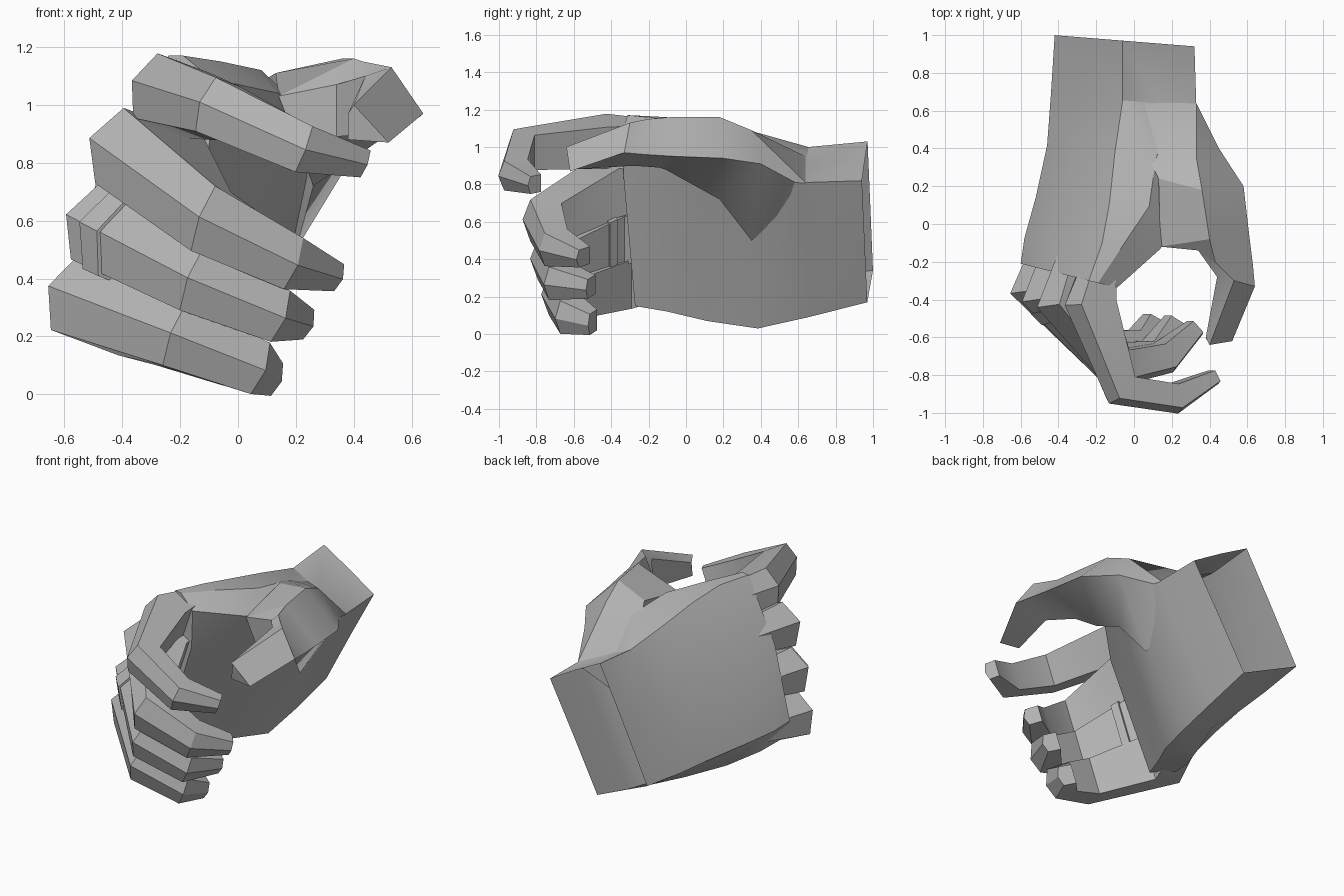
import bpy
import bmesh
import math
from mathutils import Vector

if "Cube" in bpy.data.objects:
    bpy.data.objects.remove(bpy.data.objects["Cube"], do_unlink=True)

grey = bpy.data.materials.new("matte_grey")
grey.use_nodes = True
grey.diffuse_color = (0.47, 0.47, 0.47, 1)
grey.node_tree.nodes["Principled BSDF"].inputs["Base Color"].default_value = grey.diffuse_color

# Direction across the knuckles, from little finger to index finger
ACROSS = Vector((0.35, 0, 0.93))
# Finger cross-section with a ridge along the outside: (across, outward)
SECTION = [(0, 1), (1, 0.6), (1, -1), (-1, -1), (-1, 0.6)]


def loft(name, rings, cap_start=True, cap_end=True):
    """Skin a list of equal-length point rings into one object."""
    bm = bmesh.new()
    loops = [[bm.verts.new(point) for point in ring] for ring in rings]
    for first, second in zip(loops, loops[1:]):
        count = len(first)
        for i in range(count):
            j = (i + 1) % count
            bm.faces.new((first[i], first[j], second[j], second[i]))
    if cap_start:
        bm.faces.new(loops[0])
    if cap_end:
        bm.faces.new(loops[-1])
    bmesh.ops.recalc_face_normals(bm, faces=bm.faces)
    mesh = bpy.data.meshes.new(name)
    bm.to_mesh(mesh)
    bm.free()
    mesh.materials.append(grey)
    obj = bpy.data.objects.new(name, mesh)
    bpy.context.collection.objects.link(obj)
    bpy.ops.object.select_all(action="DESELECT")
    obj.select_set(True)
    bpy.context.view_layer.objects.active = obj
    bpy.ops.object.shade_smooth_by_angle(angle=math.radians(28))
    return obj


def finger_rings(joints, widths, depths):
    """Place the finger section at every joint, facing out of the bend."""
    path = [Vector(joint) for joint in joints]
    rings = []
    for i, centre in enumerate(path):
        tangent = Vector()
        if i > 0:
            tangent += (centre - path[i - 1]).normalized()
        if i < len(path) - 1:
            tangent += (path[i + 1] - centre).normalized()
        outward = tangent.cross(ACROSS).normalized()
        rings.append([centre + ACROSS * widths[i] * u + outward * depths[i] * v
                      for u, v in SECTION])
    return rings


# Wrist and palm: (y, skew, outline from the index side round the palm to the back)
palm_sections = [
    (0.966, 0.08, [(-.06, 1.03), (.13, .93), (.32, .82), (.14, .5),
                   (-.04, .17), (-.23, .255), (-.42, .34), (-.24, .69)]),
    (0.65, 0.08, [(-.06, 1), (.13, .91), (.33, .81), (.17, .47),
                  (-.04, .09), (-.24, .18), (-.44, .31), (-.25, .68)]),
    (0.38, 0.08, [(-.1, 1.06), (.12, 1.08), (.42, .9), (.21, .55),
                  (-.05, .03), (-.27, .13), (-.46, .3), (-.3, .74)]),
    (0.1, 0.08, [(-.13, 1.12), (.08, 1.12), (.24, .97), (.1, .64),
                 (-.15, .07), (-.38, .13), (-.52, .31), (-.36, .78)]),
    (-.12, 0.08, [(-.17, 1.16), (-.06, 1.15), (.14, 1.04), (.0, .75),
                  (-.27, .12), (-.48, .17), (-.58, .33), (-.43, .8)]),
    (-.36, 0.25, [(-.24, 1.17), (-.19, 1.17), (-.09, 1.09), (-.1, .85),
                  (-.35, .15), (-.52, .2), (-.6, .35), (-.47, .8)]),
]
loft("palm_and_wrist",
     [[(x, y - skew * x, z) for x, z in outline] for y, skew, outline in palm_sections],
     cap_start=False)

# Thumb: inner top, outer top, outer bottom, inner bottom at each joint
loft("thumb", [
    [(.05, .64, .95), (.33, .64, .81), (.3, .64, .78), (.1, .64, .7)],
    [(.05, .4, 1.06), (.33, .35, 1.09), (.45, .4, .91), (.2, .35, .5)],
    [(.13, .24, 1.11), (.36, .18, 1.16), (.58, .2, .94), (.26, .18, .72)],
    [(.14, -.12, 1.03), (.4, -.08, 1.16), (.61, -.06, .95), (.2, -.11, .88)],
    [(.34, -.14, 1.07), (.43, -.2, 1.15), (.63, -.22, .96), (.34, -.14, .89)],
    [(.44, -.28, 1.1), (.53, -.3, 1.13), (.64, -.33, .97), (.45, -.28, .9)],
    [(.38, -.6, .97), (.4, -.64, 1), (.52, -.62, .87), (.38, -.61, .88)],
])

# Fingers: joint centres, half widths and half depths from buried root to tip
fingers = {
    "index_finger": (
        [(-.19, -.15, 1.04), (-.25, -.42, 1.04), (-.08, -.88, .99), (.22, -.925, .85), (.43, -.81, .8)],
        (.1, .12, .1, .085, .05), (.06, .125, .09, .08, .04)),
    "middle_finger": (
        [(-.27, -.12, .82), (-.34, -.4, .82), (-.1, -.77, .6), (.17, -.71, .46), (.33, -.55, .41)],
        (.1, .14, .12, .095, .05), (.12, .19, .11, .085, .05)),
    "ring_finger": (
        [(-.35, -.1, .56), (-.43, -.37, .56), (-.14, -.73, .39), (.12, -.69, .28), (.22, -.51, .25)],
        (.1, .14, .115, .095, .055), (.12, .18, .11, .085, .05)),
    "little_finger": (
        [(-.42, -.06, .32), (-.51, -.33, .32), (-.2, -.67, .2), (.05, -.63, .1), (.11, -.5, .06)],
        (.1, .14, .115, .095, .06), (.1, .16, .11, .085, .05)),
}
finger_loops = {}
for name, (joints, widths, depths) in fingers.items():
    finger_loops[name] = finger_rings(joints, widths, depths)
    loft(name, finger_loops[name])

# Thin band worn near the knuckle of the ring finger
knuckle, middle_joint = finger_loops["ring_finger"][1:3]
band_rings = []
for along in (0.14, 0.28):
    ring = [a.lerp(b, along) for a, b in zip(knuckle, middle_joint)]
    centre = sum(ring, Vector()) / len(ring)
    band_rings.append([centre + (point - centre) * 1.09 for point in ring])
loft("finger_band", band_rings)
